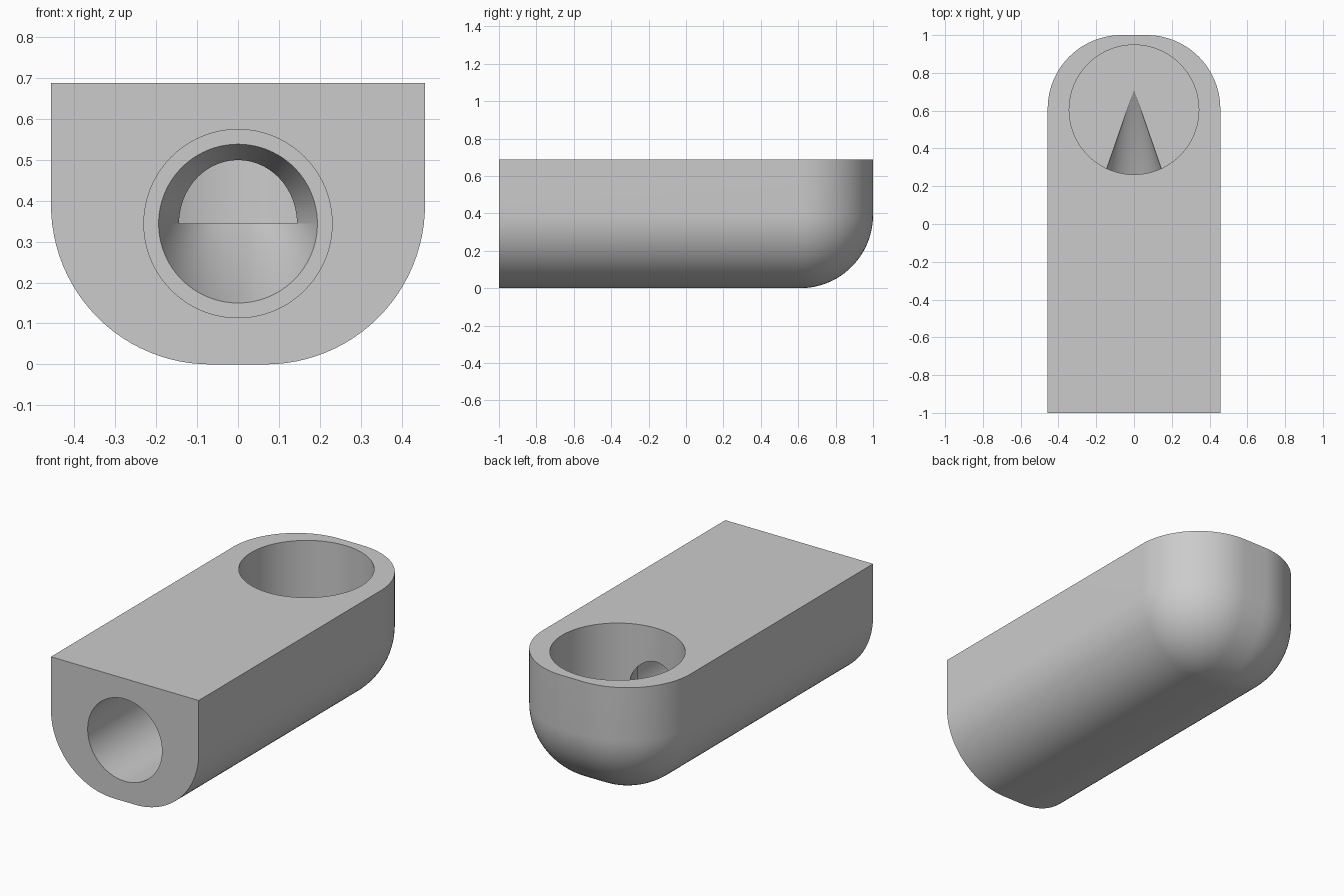
import bpy
import bmesh
import math
from mathutils import Matrix

if "Cube" in bpy.data.objects:
    bpy.data.objects.remove(bpy.data.objects["Cube"], do_unlink=True)

HALF_W, HEIGHT, ROUND = 0.457, 0.688, 0.39
MID = HEIGHT / 2

grey = bpy.data.materials.new("plain_grey")
grey.use_nodes = True
colour = (0.6, 0.6, 0.6, 1)
grey.diffuse_color = colour
grey.node_tree.nodes["Principled BSDF"].inputs["Base Color"].default_value = colour


def make_object(name, bm):
    bmesh.ops.recalc_face_normals(bm, faces=bm.faces)
    mesh = bpy.data.meshes.new(name)
    bm.to_mesh(mesh)
    bm.free()
    mesh.materials.append(grey)
    obj = bpy.data.objects.new(name, mesh)
    bpy.context.collection.objects.link(obj)
    return obj


def lathe(name, profile, matrix, steps=96):
    """Spin a (radius, height) profile, which starts and ends on the axis."""
    bm = bmesh.new()
    verts = [bm.verts.new((r, 0, h)) for r, h in profile]
    edges = [bm.edges.new(pair) for pair in zip(verts, verts[1:])]
    bmesh.ops.spin(bm, geom=verts + edges, cent=(0, 0, 0), axis=(0, 0, 1),
                   angle=math.tau, steps=steps)
    bmesh.ops.remove_doubles(bm, verts=bm.verts, dist=1e-5)
    bm.transform(matrix)
    return make_object(name, bm)


# Block, rounded along the bottom sides and around the back
bm = bmesh.new()
bmesh.ops.create_cube(bm, size=1, matrix=Matrix.Translation((0, 0, MID))
                      @ Matrix.Diagonal((2 * HALF_W, 2, HEIGHT, 1)))
rounded = []
for e in bm.edges:
    a, b = (v.co for v in e.verts)
    mid = (a + b) / 2
    at_side, at_back = abs(mid.x) > 0.1, mid.y > 0.9
    at_bottom = mid.z < 0.1
    if at_side + at_back + at_bottom == 2:
        rounded.append(e)
bmesh.ops.bevel(bm, geom=rounded, offset=ROUND, offset_type='OFFSET',
                segments=24, profile=0.5, affect='EDGES', clamp_overlap=False)
block = make_object("rounded_block", bm)

# Stepped front bore with a conical end
bore = lathe("bore_cutter",
             [(0, -1.1), (0.23, -1.1), (0.23, 0.15), (0.194, 0.15), (0, 0.71)],
             Matrix.Translation((0, 0, MID)) @ Matrix.Rotation(-math.pi / 2, 4, 'X'))

# Round pocket sunk into the top
pocket = lathe("pocket_cutter",
               [(0, MID), (0.343, MID), (0.343, 0.8), (0, 0.8)],
               Matrix.Translation((0, 0.605, 0)))

bpy.context.view_layer.objects.active = block
for cutter in (pocket, bore):
    mod = block.modifiers.new(cutter.name, 'BOOLEAN')
    mod.operation = 'DIFFERENCE'
    mod.solver = 'EXACT'
    mod.object = cutter
    bpy.ops.object.modifier_apply(modifier=mod.name)
    bpy.data.objects.remove(cutter, do_unlink=True)

bpy.ops.object.select_all(action='DESELECT')
block.select_set(True)
bpy.ops.object.shade_smooth_by_angle(angle=math.radians(30))
